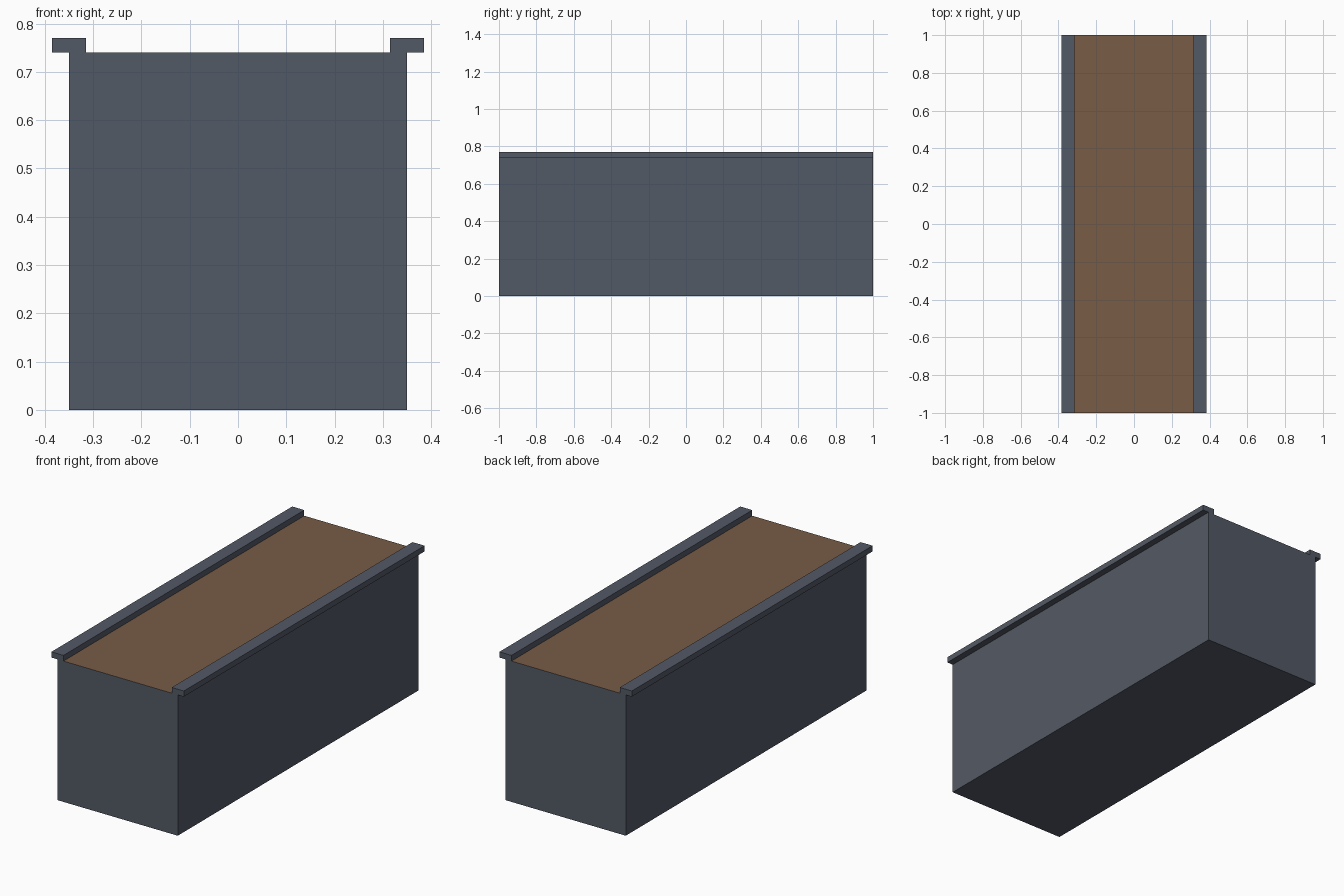
import bpy
import bmesh
from mathutils import Matrix

cube = bpy.data.objects.get("Cube")
if cube:
    bpy.data.objects.remove(cube, do_unlink=True)


def make_material(name, colour):
    mat = bpy.data.materials.new(name)
    mat.use_nodes = True
    mat.diffuse_color = colour
    mat.node_tree.nodes["Principled BSDF"].inputs["Base Color"].default_value = colour
    return mat


def make_box(name, centre, size, materials):
    mesh = bpy.data.meshes.new(name)
    bm = bmesh.new()
    bmesh.ops.create_cube(bm, size=1, matrix=Matrix.LocRotScale(centre, None, size))
    # The upward face takes the last material
    for face in bm.faces:
        face.material_index = len(materials) - 1 if face.normal.z > 0.5 else 0
    bm.to_mesh(mesh)
    bm.free()
    for mat in materials:
        mesh.materials.append(mat)
    obj = bpy.data.objects.new(name, mesh)
    bpy.context.collection.objects.link(obj)
    return obj


slate = make_material("slate_grey", (0.086, 0.100, 0.130, 1))
brown = make_material("earth_brown", (0.188, 0.107, 0.061, 1))

LENGTH = 2.0
BODY_HEIGHT = 0.74
RAIL_HEIGHT = 0.03

# Solid body with a brown top surface
make_box("body", (0, 0, BODY_HEIGHT / 2), (0.70, LENGTH, BODY_HEIGHT), [slate, brown])

# Overhanging edge rails along both long sides
for side, sign in (("left", 1), ("right", -1)):
    make_box(side + "_rail", (sign * 0.35, 0, BODY_HEIGHT + RAIL_HEIGHT / 2),
             (0.07, LENGTH, RAIL_HEIGHT), [slate])
